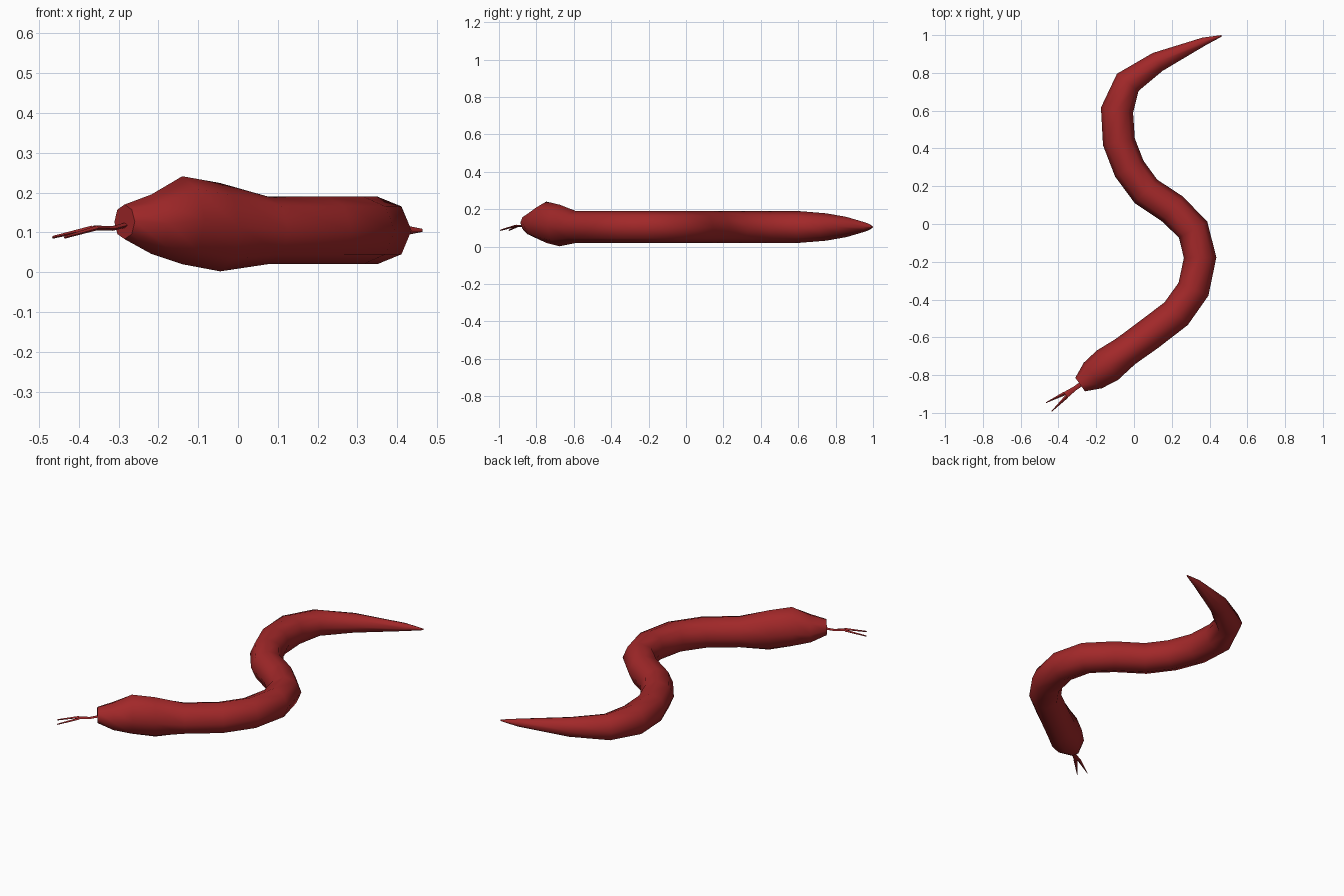
import bpy, bmesh, math
from mathutils import Vector

cube = bpy.data.objects.get("Cube")
if cube:
    bpy.data.objects.remove(cube)

red = bpy.data.materials.new("dark red")
red.use_nodes = True
COLOUR = (0.36, 0.021, 0.022, 1)
red.diffuse_color = COLOUR
bsdf = red.node_tree.nodes["Principled BSDF"]
bsdf.inputs["Base Color"].default_value = COLOUR
bsdf.inputs["Roughness"].default_value = 0.7


def sweep(name, rings, sides):
    """Skin upright rings (x, y, half width, bottom, top) along a path."""
    bm = bmesh.new()
    points = [Vector((r[0], r[1], 0)) for r in rings]
    loops = []
    for i, (x, y, half, low, high) in enumerate(rings):
        before = points[i] - points[max(i - 1, 0)]
        after = points[min(i + 1, len(points) - 1)] - points[i]
        along = (before.normalized() + after.normalized()).normalized()
        side = Vector((along.y, -along.x, 0)) * half
        loop = []
        for k in range(sides):
            a = math.tau * k / sides
            up = Vector((0, 0, (low + high) / 2 + math.cos(a) * (high - low) / 2))
            loop.append(bm.verts.new(points[i] + side * math.sin(a) + up))
        loops.append(loop)
    for a, b in zip(loops, loops[1:]):
        for k in range(sides):
            n = (k + 1) % sides
            bm.faces.new((a[k], a[n], b[n], b[k]))
    bm.faces.new(loops[0])
    bm.faces.new(loops[-1])
    bmesh.ops.recalc_face_normals(bm, faces=bm.faces)
    mesh = bpy.data.meshes.new(name)
    bm.to_mesh(mesh)
    bm.free()
    mesh.materials.append(red)
    obj = bpy.data.objects.new(name, mesh)
    bpy.context.collection.objects.link(obj)
    bpy.ops.object.select_all(action='DESELECT')
    obj.select_set(True)
    bpy.context.view_layer.objects.active = obj
    bpy.ops.object.shade_smooth_by_angle(angle=math.radians(60))
    return obj


# Head, from snout to neck
head = [(-0.285, -0.85, 0.044, 0.083, 0.17), (-0.218, -0.802, 0.083, 0.046, 0.195),
        (-0.14, -0.747, 0.096, 0.02, 0.241), (-0.045, -0.675, 0.084, 0.002, 0.224)]
# Even winding body
path = [(0.075, -0.588), (0.223, -0.475), (0.315, -0.345), (0.35, -0.178),
        (0.313, -0.03), (0.203, 0.08), (0.063, 0.173), (-0.025, 0.293),
        (-0.08, 0.435), (-0.09, 0.603)]
body = [(x, y, 0.086, 0.02, 0.19) for x, y in path]
# Tapering tail
tail = [(x, y, r, 0.105 - r, 0.105 + r) for x, y, r in
        ((-0.033, 0.75, 0.073), (0.125, 0.858, 0.054), (0.37, 0.966, 0.022), (0.463, 0.996, 0.004))]
sweep("snake_body", head + body + tail, 8)

# Tongue stem and the two fork tips
sweep("tongue_stem", [(-0.27, -0.84, 0.012, 0.115, 0.128), (-0.315, -0.872, 0.012, 0.104, 0.116),
                      (-0.362, -0.905, 0.018, 0.105, 0.117)], 4)
for name, start, end in (("tongue_fork_right", (-0.367, -0.897), (-0.466, -0.946)),
                         ("tongue_fork_left", (-0.355, -0.912), (-0.436, -0.992))):
    sweep(name, [(*start, 0.010, 0.105, 0.117), (*end, 0.002, 0.084, 0.091)], 4)
